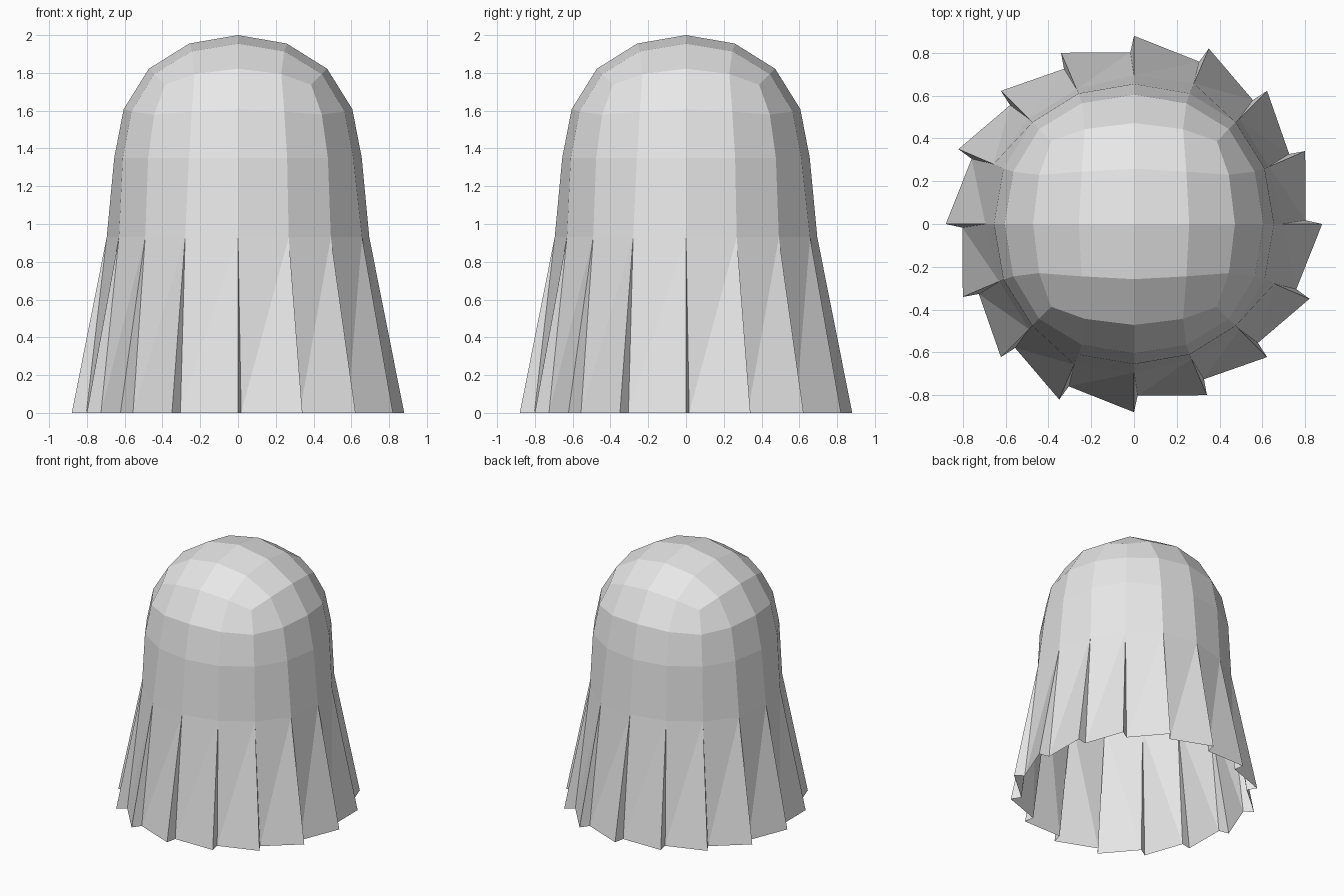
import bpy, bmesh, math

if "Cube" in bpy.data.objects:
    bpy.data.objects.remove(bpy.data.objects["Cube"])

# Rounded dome: a cube smoothed twice
R = 0.65
bpy.ops.mesh.primitive_cube_add(size=2 * R / 0.8395)
ob = bpy.context.object
ob.name = "draped_sheet"
sub = ob.modifiers.new("round", 'SUBSURF')
sub.levels = 2
bpy.ops.object.modifier_apply(modifier="round")

bm = bmesh.new()
bm.from_mesh(ob.data)
bmesh.ops.delete(bm, geom=[v for v in bm.verts if v.co.z < -0.02], context='VERTS')
for v in bm.verts:
    if abs(v.co.z) < 0.02:
        v.co.x *= 1.008
        v.co.y *= 1.008
        v.co.z = 0
    v.co.z += 2 - R

# Open rim of the dome, ordered anticlockwise
rim = [v for v in bm.verts if v.is_boundary]
rim.sort(key=lambda v: math.atan2(v.co.y, v.co.x) % (2 * math.pi - 1e-4))
n = len(rim)


def ring(radii, z, turn=0.0):
    """One ring under the rim; radii for face middle, between and corner."""
    out = []
    for i, v in enumerate(rim):
        a = math.atan2(v.co.y, v.co.x) + turn
        r = radii[(0, 1, 2, 1)[i % 4]]
        out.append(bm.verts.new((r * math.cos(a), r * math.sin(a), z)))
    return out


# Body band, then sawtooth pleats with an outer and an inner hem point each
waist = ring((0.685, 0.695, 0.714), 0.93)
outer = ring((0.87, 0.88, 0.892), 0)
inner = ring((0.796, 0.803, 0.818), 0, math.radians(1.2))
for i in range(n):
    j = (i + 1) % n
    bm.faces.new((rim[i], waist[i], waist[j], rim[j]))
    bm.faces.new((waist[i], inner[i], waist[j]))
    bm.faces.new((inner[i], outer[j], waist[j]))
    bm.faces.new((waist[i], outer[i], inner[i]))

for f in bm.faces:
    f.smooth = False
bm.to_mesh(ob.data)
bm.free()

# Plain cloth colour
mat = bpy.data.materials.new("white_cloth")
mat.diffuse_color = (0.8, 0.8, 0.8, 1)
mat.use_nodes = True
mat.node_tree.nodes["Principled BSDF"].inputs["Base Color"].default_value = mat.diffuse_color
ob.data.materials.clear()
ob.data.materials.append(mat)
